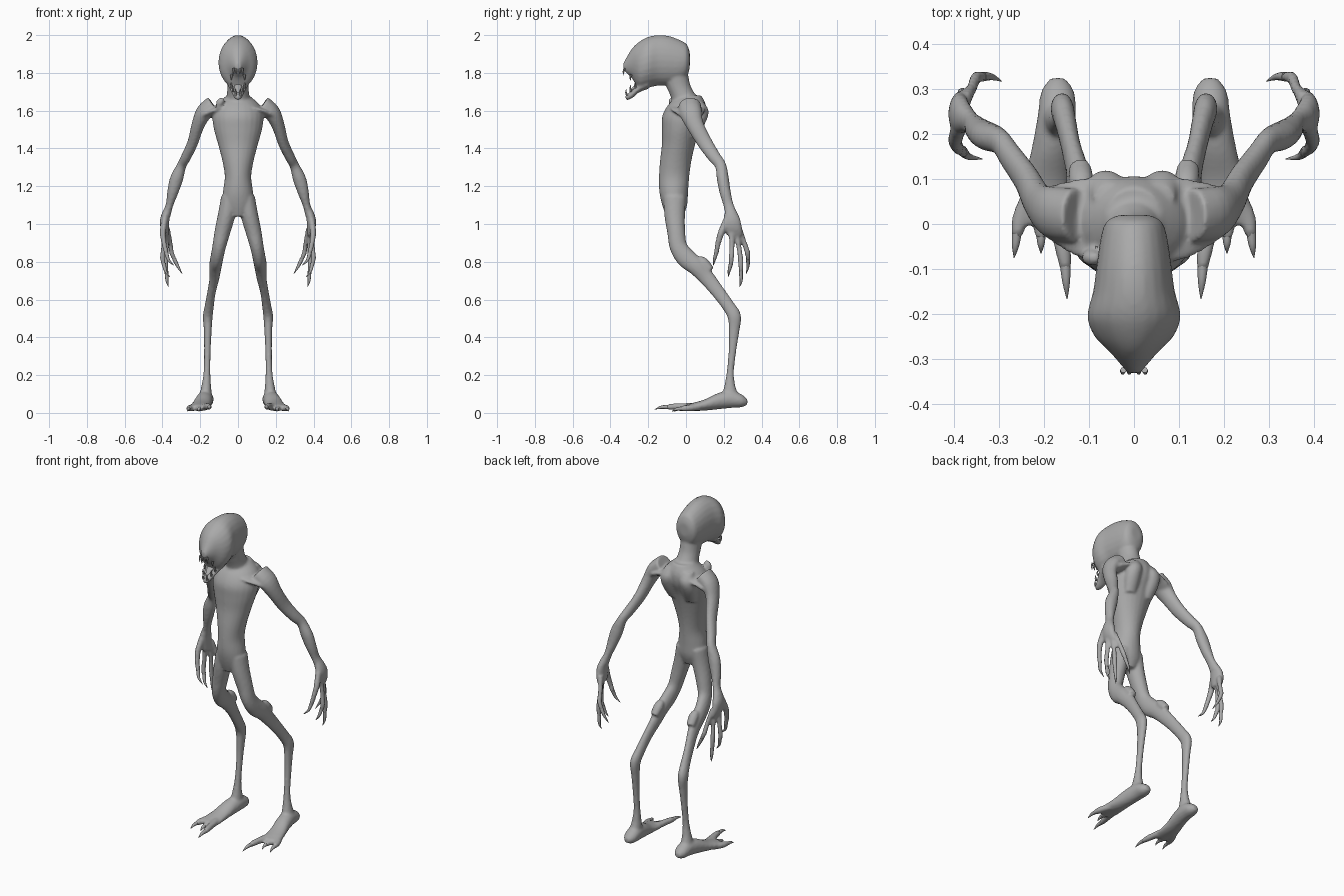
import bpy, bmesh, math
from mathutils import Vector

skin = bpy.data.materials.new("grey_skin")
skin.diffuse_color = (0.4, 0.4, 0.4, 1)


def smooth_path(rows, steps):
    """Catmull-Rom through rows of (x, y, z, half width, half depth)."""
    r = [Vector(p) for p in rows]
    out = []
    for i in range(len(r) - 1):
        a, b, c, d = r[max(i - 1, 0)], r[i], r[i + 1], r[min(i + 2, len(r) - 1)]
        for k in range(steps):
            t = k / steps
            out.append(0.5 * (2 * b + (c - a) * t + (2 * a - 5 * b + 4 * c - d) * t * t
                              + (3 * b - a - 3 * c + d) * t ** 3))
    return out + [r[-1]]


def tube(bm, rows, side=1, sides=16, steps=4, axis=None):
    """Loft elliptical rings along a path; axis fixes the ring normal."""
    path = smooth_path([(p[0] * side, *p[1:]) for p in rows], steps)
    rings = []
    for i, p in enumerate(path):
        c = p.to_3d() if len(p) == 3 else Vector(p[:3])
        t = Vector(axis) if axis else Vector(path[min(i + 1, len(path) - 1)][:3]) - Vector(path[max(i - 1, 0)][:3])
        t.normalize()
        u = Vector((1, 0, 0)) - t * t.x
        u.normalize()
        v = t.cross(u)
        a, b = max(p[3], 0.001), max(p[4], 0.001)
        rings.append([bm.verts.new(c + u * a * math.cos(q) + v * b * math.sin(q))
                      for q in (2 * math.pi * k / sides for k in range(sides))])
    for r0, r1 in zip(rings, rings[1:]):
        for k in range(sides):
            n = (k + 1) % sides
            bm.faces.new((r0[k], r0[n], r1[n], r1[k]))
    bm.faces.new(rings[0][::-1])
    bm.faces.new(rings[-1])


def finish(bm, name, voxel=0, smooth=0):
    bmesh.ops.recalc_face_normals(bm, faces=bm.faces)
    me = bpy.data.meshes.new(name)
    bm.to_mesh(me)
    bm.free()
    me.materials.append(skin)
    ob = bpy.data.objects.new(name, me)
    bpy.context.collection.objects.link(ob)
    bpy.ops.object.select_all(action='DESELECT')
    ob.select_set(True)
    bpy.context.view_layer.objects.active = ob
    if voxel:
        m = ob.modifiers.new("fuse", 'REMESH')
        m.mode, m.voxel_size, m.use_smooth_shade = 'VOXEL', voxel, True
        bpy.ops.object.modifier_apply(modifier=m.name)
        m = ob.modifiers.new("relax", 'SMOOTH')
        m.factor, m.iterations = 0.5, smooth
        bpy.ops.object.modifier_apply(modifier=m.name)
    for p in ob.data.polygons:
        p.use_smooth = True
        p.material_index = 0
    bpy.ops.object.shade_smooth_by_angle(angle=math.radians(50))
    return ob


Z, Y = (0, 0, 1), (0, 1, 0)
body = bmesh.new()

# torso: pelvis up to the collar
tube(body, [(0, -.06, 1.04, .05, .045), (0, -.06, 1.1, .084, .066), (0, -.065, 1.17, .08, .076),
            (0, -.063, 1.25, .07, .08), (0, -.055, 1.33, .082, .083), (0, -.04, 1.42, .105, .088),
            (0, -.028, 1.5, .127, .1), (0, -.012, 1.57, .135, .114), (0, .005, 1.63, .115, .1),
            (0, .02, 1.68, .06, .062)], sides=24, axis=Z)
# neck
tube(body, [(0, .02, 1.6, .08, .085), (0, -.01, 1.67, .062, .07), (0, -.04, 1.73, .056, .065),
            (0, -.06, 1.8, .06, .07)], sides=20, axis=Z)
# skull, swept from the back to the brow
tube(body, [(0, .02, 1.87, .035, .04), (0, .005, 1.865, .062, .085), (0, -.03, 1.86, .074, .113),
            (0, -.09, 1.865, .083, .13), (0, -.15, 1.866, .091, .134), (0, -.205, 1.855, .104, .134),
            (0, -.25, 1.84, .088, .123), (0, -.285, 1.85, .054, .08), (0, -.315, 1.84, .028, .042),
            (0, -.332, 1.835, .014, .016)], sides=24, axis=Y)
# lower jaw
tube(body, [(0, -.2, 1.745, .06, .03), (0, -.25, 1.718, .045, .022), (0, -.285, 1.688, .03, .022),
            (0, -.312, 1.672, .017, .016), (0, -.322, 1.672, .008, .008)], axis=Y)

for s in (1, -1):
    # shoulder mass and shoulder blade
    tube(body, [(.03, .01, 1.635, .05, .085), (.09, .01, 1.61, .06, .095), (.15, .02, 1.585, .055, .075),
                (.19, .03, 1.56, .04, .05)], s, axis=(0, .0, 1))
    tube(body, [(.055, .03, 1.46, .035, .03), (.065, .06, 1.54, .045, .045), (.062, .075, 1.6, .045, .045),
                (.05, .06, 1.65, .04, .03)], s, axis=Z)
    # arm
    tube(body, [(.13, .02, 1.63, .05, .06), (.18, .025, 1.59, .044, .06), (.213, .05, 1.52, .034, .046),
                (.24, .1, 1.43, .028, .04), (.275, .15, 1.355, .026, .034), (.298, .183, 1.31, .025, .03),
                (.325, .195, 1.24, .035, .032), (.345, .207, 1.17, .03, .03), (.363, .225, 1.1, .02, .027),
                (.38, .24, 1.05, .025, .033)], s)
    # palm
    tube(body, [(.373, .234, 1.08, .02, .027), (.387, .243, 1.03, .025, .043), (.388, .248, .98, .023, .048),
                (.38, .258, .94, .016, .042)], s, axis=Z)
    # fingers: thumb first, then three long ones
    tube(body, [(.39, .215, 1.02, .018, .02), (.398, .185, .95, .016, .018), (.39, .168, .89, .013, .015),
                (.378, .16, .84, .012, .013)], s, 12)
    tube(body, [(.39, .24, .97, .014, .017), (.395, .243, .88, .012, .014), (.4, .24, .82, .013, .015),
                (.392, .238, .78, .011, .011)], s, 12)
    tube(body, [(.38, .265, .97, .014, .017), (.378, .28, .88, .012, .014), (.382, .29, .8, .013, .015),
                (.378, .29, .74, .011, .011)], s, 12)
    tube(body, [(.375, .28, .98, .014, .017), (.36, .305, .91, .012, .014), (.352, .325, .85, .013, .015),
                (.335, .328, .81, .011, .011)], s, 12)
    # thigh
    tube(body, [(.045, -.06, 1.14, .045, .06), (.06, -.06, 1.05, .046, .055), (.082, -.052, .96, .042, .048),
                (.1, -.04, .88, .036, .047), (.112, 0, .82, .034, .052), (.12, .055, .775, .033, .048),
                (.125, .11, .715, .026, .042), (.14, .17, .64, .022, .036), (.152, .225, .565, .024, .034),
                (.16, .256, .51, .026, .036), (.16, .255, .44, .021, .029), (.162, .247, .34, .018, .021),
                (.164, .235, .22, .018, .019), (.168, .232, .14, .026, .03), (.172, .235, .08, .036, .05)], s)
    # kneecap
    tube(body, [(.117, .07, .82, .018, .016), (.117, .095, .795, .028, .026), (.121, .13, .755, .024, .022)], s)
    # foot from heel to toe roots
    tube(body, [(.17, .325, .058, .016, .014), (.17, .295, .064, .037, .034), (.172, .24, .072, .043, .046),
                (.182, .17, .062, .046, .043), (.195, .1, .042, .05, .03), (.203, .04, .032, .056, .022),
                (.203, .0, .027, .05, .017)], s, axis=Y)
    # toes
    tube(body, [(.178, .06, .034, .022, .02), (.165, -.02, .034, .02, .018), (.156, -.07, .033, .017, .017),
                (.152, -.1, .03, .013, .013)], s, 12)
    tube(body, [(.2, .05, .03, .022, .02), (.207, 0, .024, .019, .016), (.207, -.03, .02, .014, .013)], s, 12)
    tube(body, [(.225, .07, .032, .022, .02), (.25, .02, .026, .02, .018), (.258, -.01, .024, .016, .016),
                (.262, -.028, .022, .012, .012)], s, 12)
# torn lump on one shoulder
tube(body, [(-.075, -.075, 1.66, .012, .012), (-.095, -.075, 1.645, .02, .018),
            (-.105, -.07, 1.61, .012, .012)])
finish(body, "body", 0.0075, 4)

# claws
claw = bmesh.new()
for s in (1, -1):
    for base, mid, tip, r in [
            ((.38, .161, .85), (.368, .15, .81), (.338, .145, .78), .011),
            ((.393, .238, .79), (.383, .228, .75), (.362, .225, .72), .011),
            ((.378, .29, .75), (.376, .292, .7), (.368, .283, .665), .011),
            ((.338, .328, .815), (.318, .328, .775), (.295, .318, .735), .011),
            ((.153, -.09, .031), (.151, -.13, .03), (.149, -.167, .018), .012),
            ((.207, -.02, .021), (.207, -.045, .019), (.207, -.065, .007), .011),
            ((.261, -.02, .023), (.264, -.05, .02), (.267, -.075, .008), .011)]:
        tube(claw, [(*base, r, r), (*mid, r * .7, r * .7), (*tip, .001, .001)], s, 8)
finish(claw, "claws")

# teeth: upper fangs hang, lower fangs rise
teeth = bmesh.new()
for s in (1, -1):
    for x, y, z, h in [(.024, -.325, 1.825, -.04), (.01, -.325, 1.82, -.025), (.034, -.29, 1.79, -.03),
                       (.012, -.312, 1.68, .035), (.026, -.29, 1.7, .035), (.034, -.265, 1.72, .03)]:
        tube(teeth, [(x, y, z, .007, .007), (x * 1.05, y - .006, z + h * .5, .005, .005),
                     (x * 1.05, y - .003, z + h, .001, .001)], s, 6, 2)
finish(teeth, "teeth")

# tongue
tongue = bmesh.new()
tube(tongue, [(0, -.24, 1.745, .02, .012), (0, -.275, 1.722, .018, .01), (0, -.3, 1.702, .008, .006)], axis=Y)
finish(tongue, "tongue")
